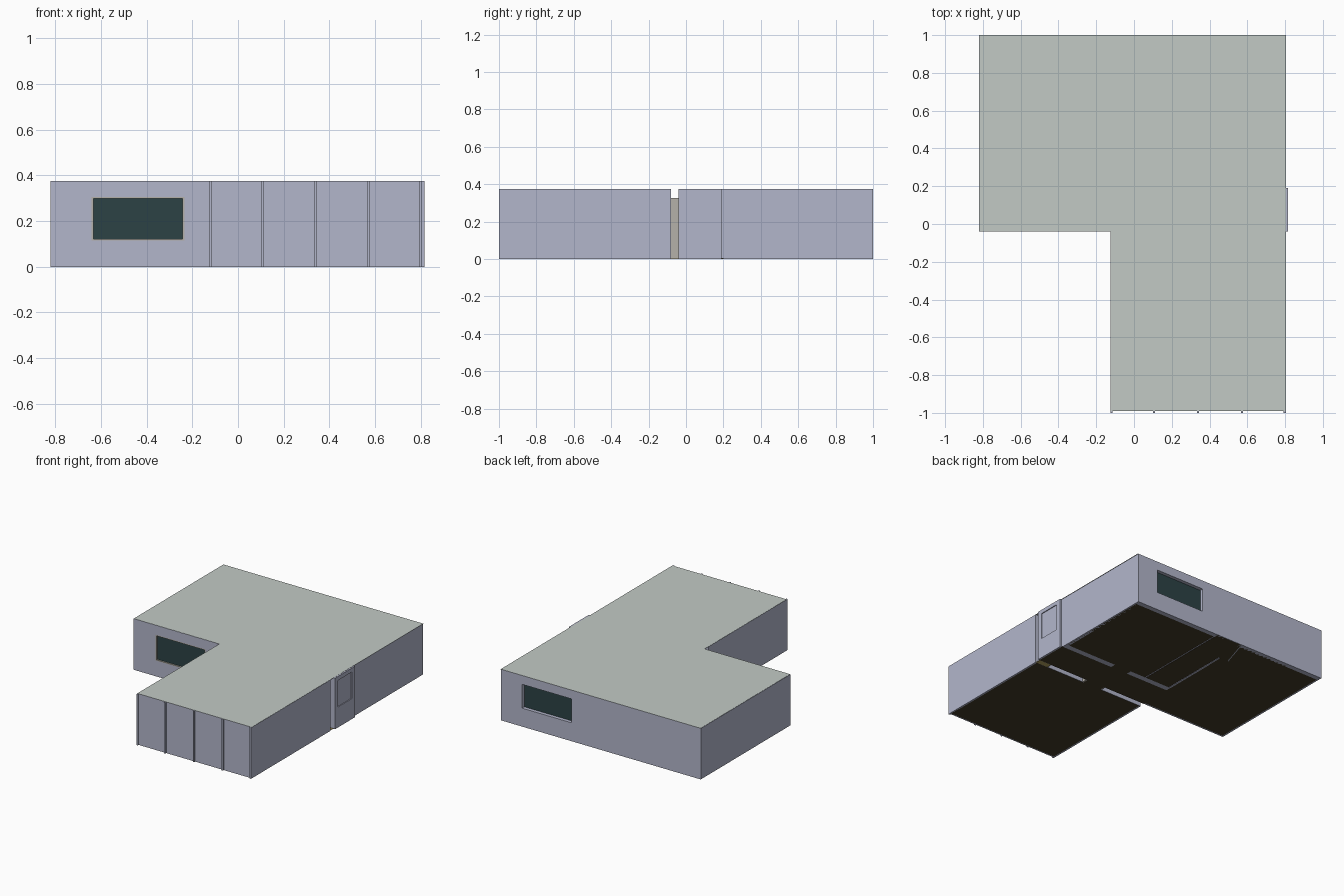
import bpy, bmesh
from mathutils import Vector, Matrix

if "Cube" in bpy.data.objects:
    bpy.data.objects.remove(bpy.data.objects["Cube"])

H = 0.374


def mat(name, rgb):
    m = bpy.data.materials.new(name)
    m.diffuse_color = (*rgb, 1)
    m.use_nodes = True
    m.node_tree.nodes["Principled BSDF"].inputs["Base Color"].default_value = m.diffuse_color
    return m


WALL = mat("wall_paint", (0.45, 0.47, 0.60))
ROOF = mat("ceiling_paint", (0.54, 0.59, 0.56))
GLASS = mat("dark_glass", (0.025, 0.055, 0.06))
FLOOR = mat("brown_floor", (0.055, 0.043, 0.022))
TRIM = mat("beige_trim", (0.46, 0.44, 0.40))
WOOD = mat("yellow_wood", (0.45, 0.36, 0.12))


def box(name, x, y, z, m, hole=None, hidden=False):
    """Box from (min, max) ranges, with an optional box-shaped opening."""
    bm = bmesh.new()
    size = Vector((x[1] - x[0], y[1] - y[0], z[1] - z[0]))
    mid = Vector((sum(x) / 2, sum(y) / 2, sum(z) / 2))
    bmesh.ops.create_cube(bm, size=1, matrix=Matrix.Translation(mid) @ Matrix.Diagonal((*size, 1)))
    me = bpy.data.meshes.new(name)
    bm.to_mesh(me)
    bm.free()
    ob = bpy.data.objects.new(name, me)
    bpy.context.collection.objects.link(ob)
    if m:
        me.materials.append(m)
    if hidden:
        ob.hide_render = True
        ob.display_type = 'WIRE'
    if hole:
        cutter = box(name + "_cutter", *hole, m, hidden=True)
        mod = ob.modifiers.new("opening", 'BOOLEAN')
        mod.operation = 'DIFFERENCE'
        mod.solver = 'EXACT'
        mod.object = cutter
    return ob


def wall(name, x, y, hole=None):
    return box(name, x, y, (0, H), WALL, hole)


# L-shaped ceiling
bm = bmesh.new()
outline = [(-0.818, 1), (-0.818, -0.039), (-0.124, -0.039), (-0.124, -0.99), (0.804, -0.99), (0.804, 1)]
face = bm.faces.new([bm.verts.new((px, py, H)) for px, py in outline])
ext = bmesh.ops.extrude_face_region(bm, geom=[face])
bmesh.ops.translate(bm, vec=(0, 0, 0.001), verts=[g for g in ext["geom"] if isinstance(g, bmesh.types.BMVert)])
bmesh.ops.recalc_face_normals(bm, faces=bm.faces)
me = bpy.data.meshes.new("ceiling")
bm.to_mesh(me)
bm.free()
me.materials.append(ROOF)
bpy.context.collection.objects.link(bpy.data.objects.new("ceiling", me))

# Floors, one per room, with slots under the partitions
rooms = {"front_room": ((-0.115, 0.797), (-0.985, -0.08)), "hall": ((-0.12, 0.803), (-0.04, 0.2)),
         "left_room": ((-0.81, -0.12), (-0.03, 0.995)), "bath": ((-0.105, 0.095), (0.24, 0.995)),
         "bedroom": ((0.105, 0.79), (0.24, 0.965)), "front_doorway": ((0.23, 0.38), (-0.08, -0.04)),
         "rear_doorway": ((0.23, 0.37), (0.2, 0.24)), "left_doorway": ((-0.12, -0.105), (0.77, 0.99))}
for n, (x, y) in rooms.items():
    box(n + "_floor", x, y, (0, 0.004), FLOOR)

# Outer walls with window openings
wall("left_wall", (-0.82, -0.808), (-0.04, 1))
wall("left_front_wall", (-0.808, -0.12), (-0.04, -0.028), ((-0.64, -0.235), (-0.2, 0.1), (0.115, 0.305)))
wall("back_wall", (-0.808, 0.788), (0.965, 1), ((0.23, 0.63), (0.9, 1.1), (0.135, 0.31)))
wall("right_rear_wall", (0.775, 0.80), (0.19, 1), ((0.38, 0.67), (0.7, 0.9), (0.15, 0.305)))
wall("right_front_wall", (0.793, 0.805), (-0.988, -0.08))
wall("wing_left_wall", (-0.125, -0.113), (-0.988, -0.08))

# Windows
box("left_front_window_frame", (-0.64, -0.235), (-0.04, -0.02), (0.115, 0.305), TRIM,
    ((-0.633, -0.242), (-0.1, 0.1), (0.122, 0.298)))
box("left_front_glass", (-0.635, -0.24), (-0.03, -0.025), (0.12, 0.30), GLASS)
box("back_glass", (0.23, 0.63), (0.968, 0.974), (0.135, 0.31), GLASS)
box("right_glass", (0.783, 0.788), (0.38, 0.67), (0.15, 0.305), GLASS)

# Entrance panel with a recessed field
wall("entrance_panel", (0.80, 0.815), (-0.04, 0.19), ((0.809, 0.9), (-0.005, 0.155), (0.15, 0.345)))

# Folding front made of four panels between slim posts
seams = [-0.119, 0.106, 0.339, 0.572, 0.798]
for i, (a, b) in enumerate(zip(seams, seams[1:])):
    wall(f"front_panel_{i + 1}", (a, b), (-0.99, -0.98))
for i, s in enumerate(seams):
    wall(f"front_post_{i + 1}", (s - 0.006, s + 0.006), (-1, -0.985))

# Hollow partition: two skins with a trimmed doorway
for n, y in (("outer", -0.081), ("inner", -0.041)):
    wall(f"hall_partition_{n}_skin", (-0.12, 0.80), (y, y + 0.002), ((0.23, 0.38), (-0.2, 0.1), (-0.1, 0.32)))
box("doorway_trim", (0.222, 0.388), (-0.08, -0.04), (0, 0.325), TRIM, ((0.23, 0.38), (-0.2, 0.1), (-0.1, 0.317)))
box("partition_sill", (0.70, 0.80), (-0.079, -0.041), (0, 0.003), WOOD)

# Inner partitions and the open door leaf
wall("bedroom_partition", (-0.12, 0.79), (0.2, 0.24), ((0.23, 0.37), (0.1, 0.3), (-0.1, 0.32)))
wall("left_room_partition", (-0.122, -0.108), (0.24, 0.76))
wall("bedroom_divider", (0.097, 0.103), (0.24, 0.97))
door = wall("open_door", (-0.003, 0.003), (-0.225, 0))
door.location = (-0.12, 0.985, 0)
door.rotation_euler.z = -0.3
